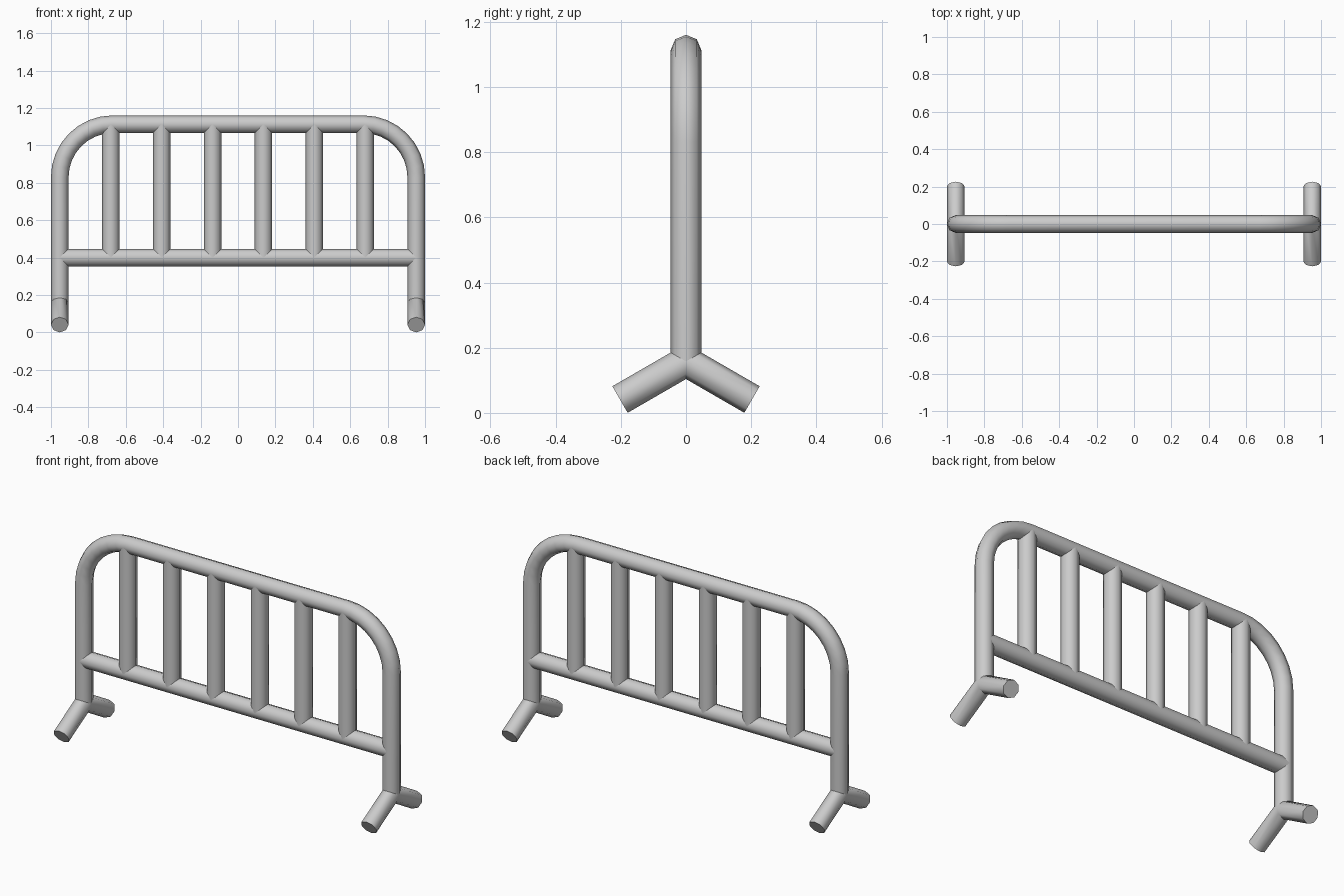
import bpy, bmesh, math
from mathutils import Vector

cube = bpy.data.objects.get("Cube")
if cube:
    bpy.data.objects.remove(cube, do_unlink=True)

SIDES, R = 8, 0.047
POST_X, TOP_Z, RAIL_Z, JOINT_Z = 1 - R, 1.16 - R, 0.4, 0.158
BEND = 0.283

steel = bpy.data.materials.new("grey_steel")
steel.use_nodes = True
steel.diffuse_color = (0.6, 0.6, 0.6, 1)
steel.node_tree.nodes["Principled BSDF"].inputs["Base Color"].default_value = (0.6, 0.6, 0.6, 1)


def tube(name, points, binormal, turn=0.0):
    """Sweep a round pipe along a flat path, with mitred corners and closed ends."""
    pts = [Vector(p) for p in points]
    binormal = Vector(binormal)
    bm = bmesh.new()
    rings = []
    for i, p in enumerate(pts):
        before = (p - pts[i - 1]).normalized() if i else None
        after = (pts[i + 1] - p).normalized() if i < len(pts) - 1 else None
        before, after = before or after, after or before
        tangent = (before + after).normalized()
        side = binormal.cross(tangent) / tangent.dot(before)
        angles = [math.tau * k / SIDES + turn for k in range(SIDES)]
        rings.append([bm.verts.new(p + R * (math.cos(a) * binormal + math.sin(a) * side))
                      for a in angles])
    for a, b in zip(rings, rings[1:]):
        for k in range(SIDES):
            j = (k + 1) % SIDES
            bm.faces.new((a[k], a[j], b[j], b[k]))
    bm.faces.new(rings[0][::-1])
    bm.faces.new(rings[-1])
    bmesh.ops.recalc_face_normals(bm, faces=bm.faces)
    mesh = bpy.data.meshes.new(name)
    bm.to_mesh(mesh)
    bm.free()
    mesh.materials.append(steel)
    obj = bpy.data.objects.new(name, mesh)
    bpy.context.collection.objects.link(obj)
    bpy.ops.object.select_all(action='DESELECT')
    obj.select_set(True)
    bpy.context.view_layer.objects.active = obj
    bpy.ops.object.shade_smooth_by_angle(angle=math.radians(50))
    return obj


# Outer hoop: two posts joined by rounded corners and a top rail
corner = []
for i in range(9):
    a = math.radians(90) * i / 8
    corner.append((POST_X - BEND + BEND * math.cos(a), 0, TOP_Z - BEND + BEND * math.sin(a)))
right_half = [(POST_X, 0, JOINT_Z)] + corner
left_half = [(-x, y, z) for x, y, z in reversed(right_half)]
tube("outer_hoop", right_half + left_half, (0, 1, 0))

# Lower rail
tube("lower_rail", [(-POST_X, 0, RAIL_Z), (POST_X, 0, RAIL_Z)], (0, 1, 0))

# Upright bars
for i in range(6):
    x = (i - 2.5) * 0.272
    tube(f"upright_bar_{i + 1}", [(x, 0, RAIL_Z), (x, 0, TOP_Z)], (0, 1, 0))

# Splayed feet, one bent pipe under each post
for label, x in (("left", POST_X), ("right", -POST_X)):
    tube(f"{label}_feet", [(x, -0.2025, 0.041), (x, 0, JOINT_Z), (x, 0.2025, 0.041)], (1, 0, 0))
